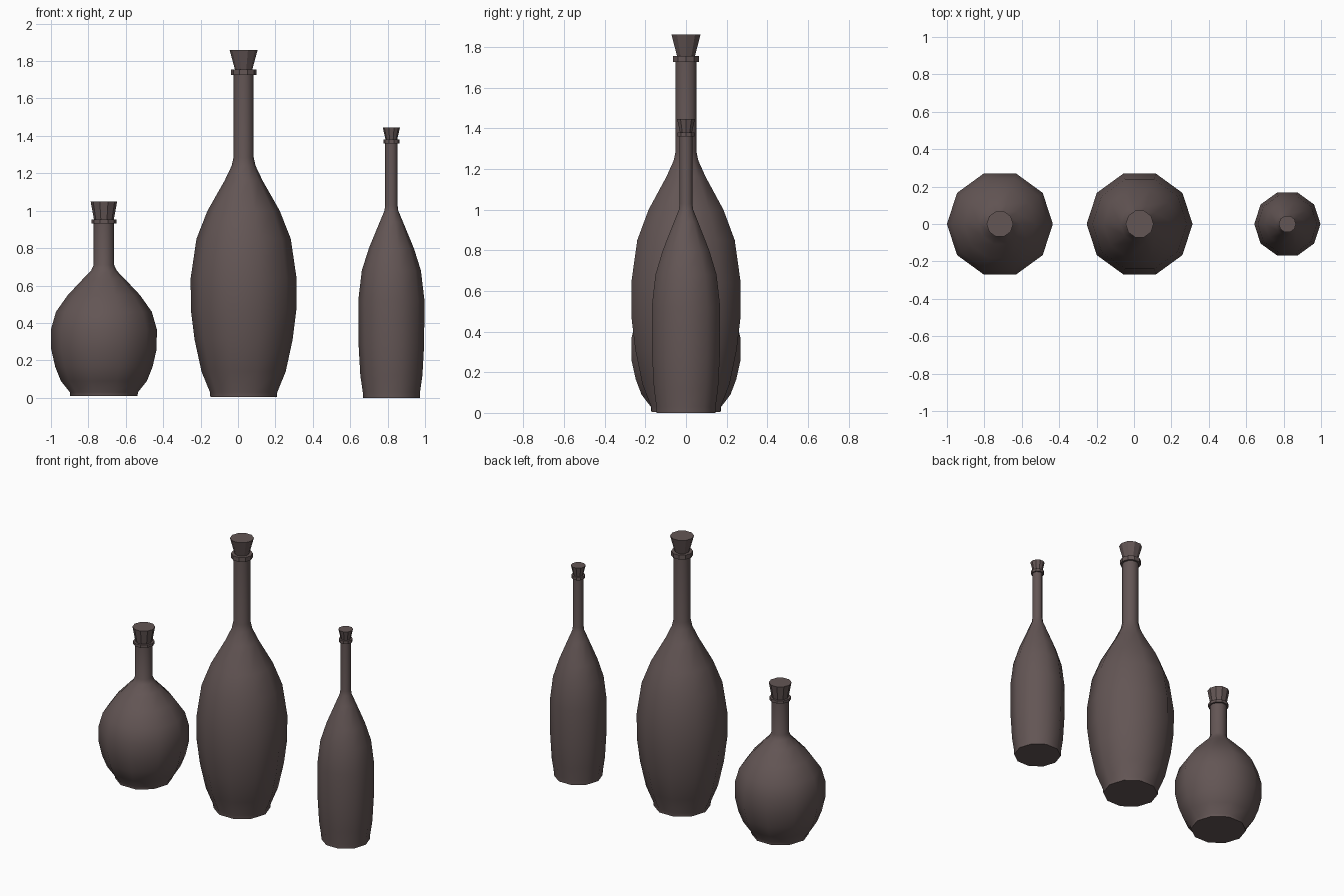
import bpy, bmesh, math

if "Cube" in bpy.data.objects:
    bpy.data.objects.remove(bpy.data.objects["Cube"])

SIDES = 10
glass = bpy.data.materials.new("dusty_brown")
glass.diffuse_color = (0.125, 0.092, 0.09, 1)
glass.use_nodes = True
glass.node_tree.nodes["Principled BSDF"].inputs["Base Color"].default_value = glass.diffuse_color


def lathe(name, x, profile, smooth):
    """Revolve (radius, height) pairs into a closed ten-sided solid."""
    bm = bmesh.new()
    rings = []
    for r, z in profile:
        rings.append([bm.verts.new((r * math.cos(math.tau * i / SIDES),
                                    r * math.sin(math.tau * i / SIDES), z))
                      for i in range(SIDES)])
    for a, b in zip(rings, rings[1:]):
        for i in range(SIDES):
            j = (i + 1) % SIDES
            f = bm.faces.new((a[i], a[j], b[j], b[i]))
            f.smooth = smooth
    bm.faces.new(rings[0][::-1])
    bm.faces.new(rings[-1])
    bmesh.ops.recalc_face_normals(bm, faces=bm.faces)
    # Keep the base and rim edges crisp
    for e in bm.edges:
        if any(len(f.verts) > 4 for f in e.link_faces):
            e.smooth = False
    me = bpy.data.meshes.new(name)
    bm.to_mesh(me)
    bm.free()
    me.materials.append(glass)
    ob = bpy.data.objects.new(name, me)
    ob.location.x = x
    bpy.context.collection.objects.link(ob)


def bottle(name, x, body, lip, cork):
    lathe(name + "_body", x, body, True)
    # Square-section collar around the mouth
    r, z0, z1 = lip
    lathe(name + "_lip", x, [(r, z0), (r, z1)], False)
    # Tapered stopper
    r0, r1, top = cork
    lathe(name + "_stopper", x, [(r0, z1 - 0.005), (r1, top)], False)


# Squat round flask
bottle("round_bottle", -0.717,
       [(0.18, 0.01), (0.182, 0.03), (0.23, 0.09), (0.26, 0.165), (0.282, 0.26),
        (0.283, 0.365), (0.256, 0.46), (0.192, 0.55), (0.112, 0.635),
        (0.068, 0.68), (0.055, 0.71), (0.055, 0.94)],
       (0.067, 0.933, 0.952), (0.052, 0.071, 1.05))

# Tall wide bottle
bottle("tall_bottle", 0.03,
       [(0.178, 0.005), (0.18, 0.03), (0.225, 0.14), (0.262, 0.31), (0.282, 0.47),
        (0.283, 0.64), (0.252, 0.85), (0.193, 1.0), (0.102, 1.16),
        (0.064, 1.24), (0.054, 1.285), (0.054, 1.74)],
       (0.068, 1.725, 1.755), (0.045, 0.075, 1.86))

# Slim bottle
bottle("slim_bottle", 0.82,
       [(0.152, 0.0), (0.153, 0.03), (0.166, 0.12), (0.175, 0.28), (0.177, 0.52),
        (0.158, 0.68), (0.12, 0.80), (0.062, 0.94), (0.037, 1.0),
        (0.033, 1.03), (0.033, 1.37)],
       (0.043, 1.36, 1.38), (0.03, 0.046, 1.445))
